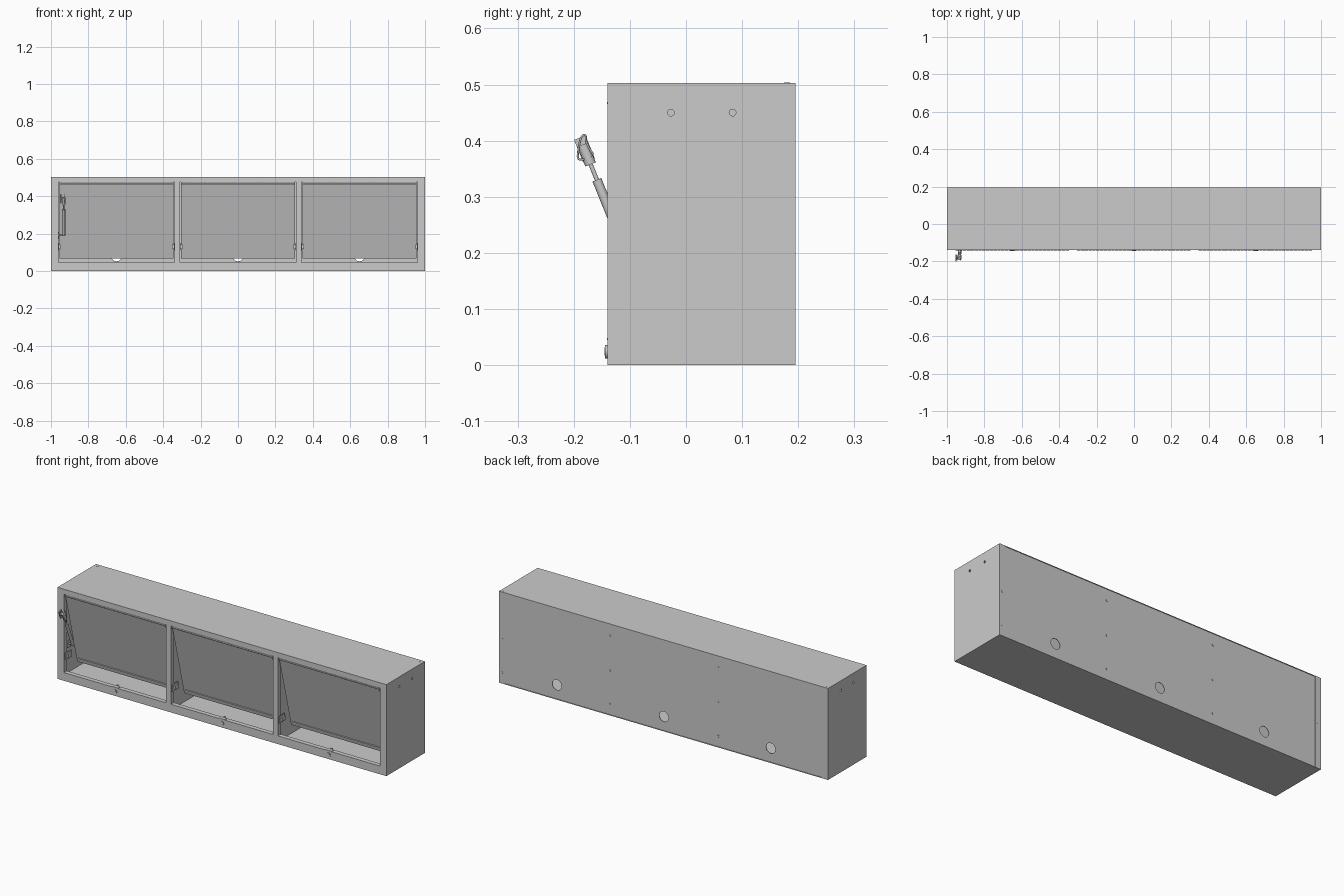
import bpy, bmesh, math
from mathutils import Vector, Matrix

if "Cube" in bpy.data.objects:
    bpy.data.objects.remove(bpy.data.objects["Cube"])

YF, YB, H, T = -0.14, 0.195, 0.503, 0.003
BAYS = (-0.65, 0.0, 0.65)
HW = 0.31                      # half width of one opening
Z0, Z1 = 0.045, 0.475          # opening bottom and top


def finish(name, bm, smooth=False):
    me = bpy.data.meshes.new(name)
    bm.to_mesh(me)
    bm.free()
    ob = bpy.data.objects.new(name, me)
    bpy.context.collection.objects.link(ob)
    if smooth:
        bpy.ops.object.select_all(action='DESELECT')
        ob.select_set(True)
        bpy.context.view_layer.objects.active = ob
        bpy.ops.object.shade_smooth_by_angle()
    return ob


def add_box(bm, x0, x1, y0, y1, z0, z1):
    m = Matrix.Translation(((x0 + x1) / 2, (y0 + y1) / 2, (z0 + z1) / 2))
    m = m @ Matrix.Diagonal((x1 - x0, y1 - y0, z1 - z0, 1))
    bmesh.ops.create_cube(bm, size=1, matrix=m)


def boxes(name, items):
    bm = bmesh.new()
    for b in items:
        add_box(bm, *b)
    return finish(name, bm)


def add_rod(bm, a, b, r, seg=16, r2=None):
    a, b = Vector(a), Vector(b)
    d = b - a
    m = Matrix.Translation((a + b) / 2) @ d.to_track_quat('Z', 'Y').to_matrix().to_4x4()
    bmesh.ops.create_cone(bm, cap_ends=True, segments=seg, radius1=r,
                          radius2=r if r2 is None else r2, depth=d.length, matrix=m)


def rods(name, items):
    bm = bmesh.new()
    for i in items:
        add_rod(bm, *i)
    return finish(name, bm, True)


def drill(ob, holes):
    cutter = rods("hole_cutter", holes)
    cutter.hide_render = True
    mod = ob.modifiers.new("holes", 'BOOLEAN')
    mod.operation, mod.solver, mod.object = 'DIFFERENCE', 'EXACT', cutter
    bpy.context.view_layer.objects.active = ob
    bpy.ops.object.modifier_apply(modifier="holes")
    bpy.data.objects.remove(cutter)


# sheet shell
boxes("top_panel", [(-1, 1, YF, YB, H - T, H)])
boxes("bottom_panel", [(-1, 1, YF, YB, 0, T)])
for s, n in ((-1, "left"), (1, "right")):
    x0, x1 = sorted((s, s * (1 - T)))
    side = boxes(n + "_side", [(x0, x1, YF, YB, T, H - T)])
    drill(side, [((s - 0.02, y, 0.45), (s + 0.02, y, 0.45), 0.006, 20) for y in (-0.027, 0.083)])
    f0, f1 = sorted((s * (1 - T), s * 0.965))
    boxes(n + "_back_flange", [(f0, f1, YB - T, YB, T, H - T)])

# back panel with cable holes
back = boxes("back_panel", [(-1 + T, 1 - T, YB - 2 * T, YB - T, T, H - T)])
drill(back, [((x, YB - 0.03, 0.08), (x, YB + 0.03, 0.08), 0.028, 40) for x in BAYS])

# screws
rods("back_screws", [((x, YB - T, z), (x, YB - 0.0005 if abs(x) < 0.9 else YB + 0.0005, z), 0.006, 12)
                     for x in (-0.983, -0.33, 0.33, 0.983) for z in (0.06, 0.245, 0.437)])
rods("top_screws", [((x, 0.18, H - T), (x, 0.18, H + 0.0005), 0.005, 12) for x in (-0.98, 0.98)])

# dividers
boxes("dividers", [(x - T / 2, x + T / 2, YF + T, YB - 2 * T, T, H - T) for x in (-0.325, 0.325)])

# face frame
yf = YF + T
boxes("front_frame", [(-1 + T, 1 - T, YF, yf, Z1, H - T), (-1 + T, 1 - T, YF, yf, T, Z0)]
      + [(a, b, YF, yf, Z0, Z1) for a, b in
         ((-1 + T, -0.96), (-0.34, -0.31), (0.31, 0.34), (0.96, 1 - T))])

# returns folded back around each opening
ret = []
for c in BAYS:
    a, b, y = c - HW, c + HW, YF + 0.025
    ret += [(a - T, a, yf, y, Z0 - T, Z1 + T), (b, b + T, yf, y, Z0 - T, Z1 + T),
            (a, b, yf, y, Z0 - T, Z0), (a, b, yf, y, Z1, Z1 + T)]
boxes("opening_returns", ret)

SWING = math.radians(14.5)
for i, c in enumerate(BAYS, 1):
    # flap door, hinged at the top and swung inward
    w, L = HW - 0.006, 0.412
    door = boxes(f"door_{i}", [
        (-w, w, 0, T, -L, 0),
        (-w, -w + T, T, 0.02, -L, 0), (w - T, w, T, 0.02, -L, 0),
        (-w + T, w - T, T, 0.02, -L, -L + T), (-w + T, w - T, T, 0.02, -T, 0),
        (-w + 0.012, w - 0.012, -0.004, 0, -L + 0.012, -L + 0.026)])
    door.location = (c, YF + 0.004, 0.466)
    door.rotation_euler.x = SWING

    # piano hinge
    n, step = 30, 2 * w / 30
    rods(f"hinge_{i}", [((c - w + k * step, YF + 0.003, 0.467),
                         (c - w + (k + 0.88) * step, YF + 0.003, 0.467), 0.004, 10) for k in range(n)])
    boxes(f"hinge_leaf_{i}", [(c - w, c + w, YF + 0.003, YF + 0.005, 0.467, Z1)])

    # lock cylinder in the lower rail, with cam behind
    rods(f"lock_{i}", [((c, YF - 0.004, 0.024), (c, yf + 0.02, 0.024), 0.012, 24),
                       ((c, YF - 0.005, 0.024), (c, YF - 0.004, 0.024), 0.007, 16)])
    boxes(f"lock_cam_{i}", [(c - 0.007, c + 0.007, yf + 0.02, yf + 0.023, 0.018, 0.052),
                            (c - 0.018, c + 0.018, YF - 0.001, YF + 0.02, Z0, Z0 + 0.003)])

    # strut brackets on both sides of the bay
    for s, n in ((-1, "left"), (1, "right")):
        x = c + s * HW
        p, q = sorted((x, x - s * 0.003))
        u, v = sorted((x - s * 0.003, x - s * 0.012))
        boxes(f"strut_bracket_{n}_{i}", [(p, q, YF + 0.01, YF + 0.06, 0.11, 0.15),
                                         (u, v, YF + 0.022, YF + 0.048, 0.118, 0.142)])

# gas strut, standing out of the left bay
X = -0.932
foot, head = Vector((X, -0.102, 0.19)), Vector((X, -0.181, 0.385))
along = lambda t: foot.lerp(head, t)
rods("gas_strut", [(along(0), along(0.72), 0.0085, 24), (along(0.72), along(0.92), 0.0038, 16),
                   (along(0.86), along(1.04), 0.010, 16),
                   (along(0.02) - Vector((0.024, 0, 0)), along(0.02), 0.005, 12),
                   (along(1.0) - Vector((0.02, 0, 0)), along(1.0), 0.006, 12)])
boxes("strut_foot_plate", [(-0.96, -0.956, -0.115, -0.085, 0.17, 0.21)])

# mounting plate and wire clips on the strut head
plate = boxes("strut_head_plate", [(-0.002, 0.002, -0.011, 0.011, -0.022, 0.022)])
plate.location = head + Vector((-0.02, 0, 0))
plate.rotation_euler.x = math.radians(22)


def wire(name, pts, r):
    cu = bpy.data.curves.new(name, 'CURVE')
    cu.dimensions, cu.bevel_depth, cu.bevel_resolution = '3D', r, 2
    sp = cu.splines.new('NURBS')
    sp.points.add(len(pts) - 1)
    for p, co in zip(sp.points, pts):
        p.co = (*co, 1)
    sp.use_endpoint_u, sp.order_u, sp.resolution_u = True, 3, 6
    bpy.context.collection.objects.link(bpy.data.objects.new(name, cu))


for k, x in enumerate((X - 0.014, X + 0.006), 1):
    wire(f"strut_clip_{k}", [(x, -0.168, 0.372), (x, -0.194, 0.36), (x, -0.192, 0.385),
                             (x, -0.187, 0.408), (x, -0.178, 0.412), (x, -0.179, 0.395),
                             (x, -0.165, 0.375)], 0.0018)
